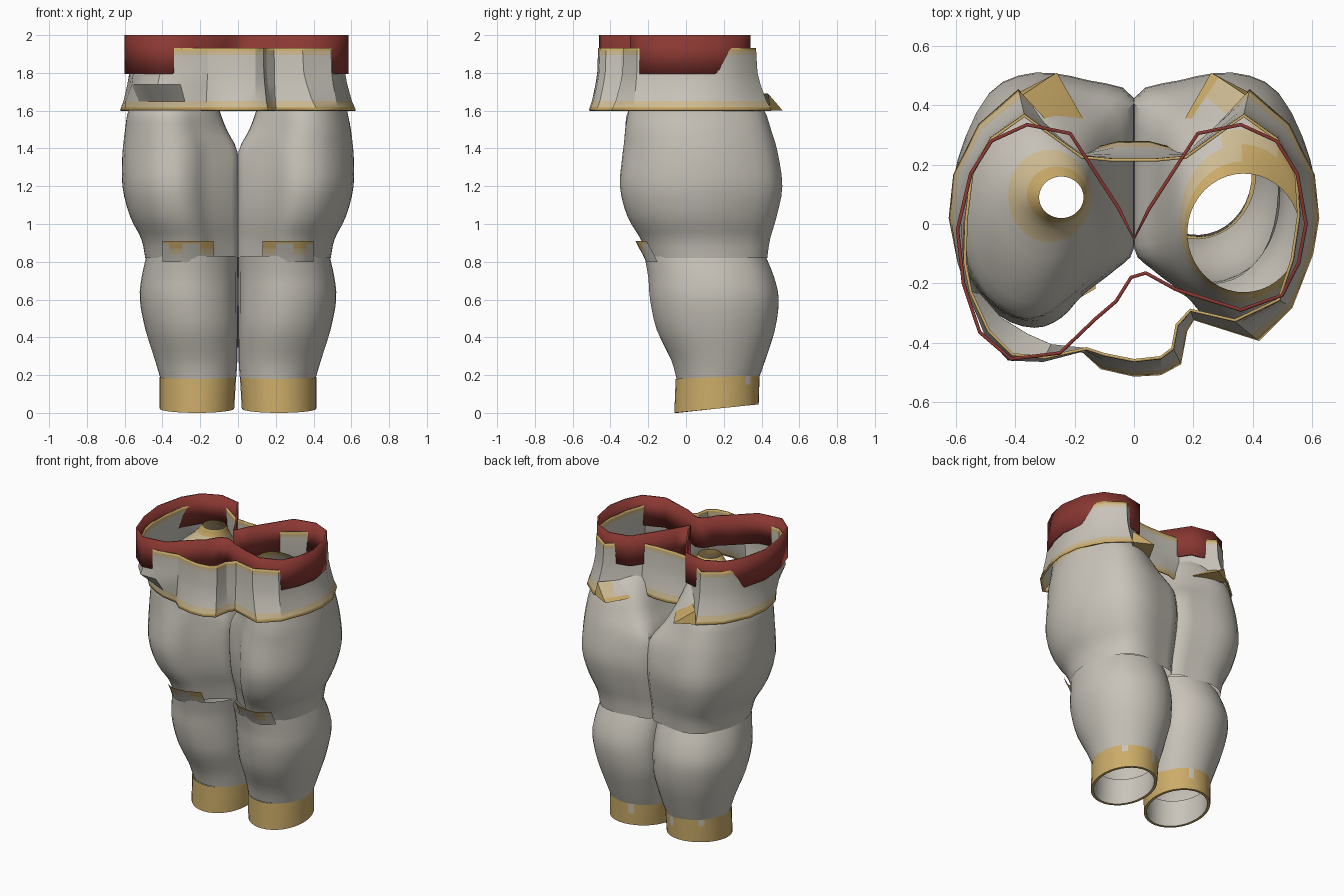
import bpy
import bmesh
from math import cos, sin, pi
from mathutils import Vector

cube = bpy.data.objects.get("Cube")
if cube:
    bpy.data.objects.remove(cube, do_unlink=True)


def material(name, rgb):
    mat = bpy.data.materials.new(name)
    mat.use_nodes = True
    mat.diffuse_color = (*rgb, 1)
    mat.node_tree.nodes["Principled BSDF"].inputs["Base Color"].default_value = (*rgb, 1)
    return mat


GREY, GOLD, PALE, RED = range(4)
PALETTE = [
    material("warm grey", (0.58, 0.55, 0.49)),
    material("gold", (0.60, 0.41, 0.14)),
    material("pale gold", (0.62, 0.50, 0.29)),
    material("dark red", (0.255, 0.039, 0.032)),
]


def smooth_points(points, steps, closed):
    """Catmull-Rom refinement of a list of equal-length tuples."""
    pts = [Vector(p) for p in points]
    count = len(pts)

    def at(i):
        return pts[i % count] if closed else pts[max(0, min(count - 1, i))]

    result = []
    for i in range(count if closed else count - 1):
        a, b, c, d = at(i - 1), at(i), at(i + 1), at(i + 2)
        for s in range(steps):
            t = s / steps
            result.append((b * 2 + (c - a) * t + (a * 2 - b * 5 + c * 4 - d) * t * t
                           + (b * 3 - a - c * 3 + d) * t ** 3) / 2)
    if not closed:
        result.append(pts[-1])
    return result


def loft(name, rings, rule, closed=True, thickness=0.0, angle=0.6):
    """Skin a stack of rings; rule(centre) gives the colour of each face."""
    bm = bmesh.new()
    rows = [[bm.verts.new(p) for p in ring] for ring in rings]
    count = len(rows[0])
    for low, high in zip(rows, rows[1:]):
        for i in range(count if closed else count - 1):
            j = (i + 1) % count
            face = bm.faces.new((low[i], low[j], high[j], high[i]))
            face.material_index = rule(face.calc_center_median())
    bmesh.ops.recalc_face_normals(bm, faces=bm.faces[:])
    mesh = bpy.data.meshes.new(name)
    bm.to_mesh(mesh)
    bm.free()
    for mat in PALETTE:
        mesh.materials.append(mat)
    obj = bpy.data.objects.new(name, mesh)
    bpy.context.collection.objects.link(obj)
    if thickness:
        solid = obj.modifiers.new("wall", "SOLIDIFY")
        solid.thickness = thickness
        solid.offset = 0
    bpy.ops.object.select_all(action="DESELECT")
    obj.select_set(True)
    bpy.context.view_layer.objects.active = obj
    bpy.ops.object.shade_smooth_by_angle(angle=angle)


def limb(name, side, profile, rows, rule, steps=3):
    """Fit a unit profile into (z, x0, x1, y0, y1, x tilt, y tilt) rows."""
    outline = smooth_points(profile, 3, True)
    count = len(outline)
    rings = []
    for z, x0, x1, y0, y1, tilt_x, tilt_y in smooth_points(rows, steps, False):
        # The section turns into an ellipse towards the hip and the ankle
        blend = min(max((z - 1.38) / .42, (.45 - z) / .27, 0), 1)
        ring = []
        for i, point in enumerate(outline):
            a = .66 + 2 * pi * i / count
            u, v = point.lerp(Vector((.5 - .5 * cos(a), .5 + .5 * sin(a))), blend)
            ring.append((side * (x0 + (x1 - x0) * max(u, 0)), y0 + (y1 - y0) * v,
                         z + tilt_x * u + tilt_y * v))
        rings.append(ring)
    loft(name, rings, rule)


# Unit cross-sections: u runs inner to outer, v runs front to back
THIGH = [(0, .9), (.25, .97), (.55, 1), (.8, .92), (.97, .66), (1, .42), (.925, .21),
         (.75, .05), (.55, 0), (.4, .04), (.28, .13), (.1, .23), (0, .32), (0, .6)]
SHIN = [(0, .8), (.2, .96), (.5, 1), (.8, .9), (.96, .7), (1, .5), (.94, .26),
        (.77, .08), (.5, 0), (.24, .06), (.05, .22), (0, .5)]

SHIN_ROWS = [
    (.18, .01, .41, -.05, .385, 0, 0),
    (.28, .002, .44, -.08, .42, 0, 0),
    (.44, 0, .49, -.155, .47, 0, 0),
    (.6, 0, .52, -.19, .49, 0, 0),
    (.72, 0, .51, -.2, .465, 0, 0),
    (.83, 0, .485, -.22, .42, 0, 0),
]
CUFF_ROWS = [(0, .02, .415, -.062, .385, 0, .045), (.18, .01, .415, -.055, .39, 0, .02)]
# The cuff turns under into a narrow rim, then runs up inside
LINER_ROWS = CUFF_ROWS[:1] + [(z, a + .018, b - .018, c + .018, d - .018, e, f)
                              for z, a, b, c, d, e, f in CUFF_ROWS]
THIGH_ROWS = [
    (.82, 0, .49, -.2, .43, 0, 0),
    (.92, 0, .51, -.24, .445, 0, 0),
    (1.04, 0, .57, -.31, .48, 0, 0),
    (1.2, 0, .61, -.35, .51, 0, 0),
    (1.38, .002, .61, -.335, .485, 0, 0),
    (1.5, .06, .6, -.33, .45, 0, 0),
    (1.61, .1, .58, -.31, .41, 0, 0),
]
# The right hip narrows to a funnel; the left one has a wide slanted opening
HIP_ROWS = {
    -1: [(1.74, .13, .5, -.17, .32, 0, 0), (1.84, .15, .39, -.02, .22, 0, 0),
         (1.92, .17, .32, .02, .16, 0, 0)],
    1: [(1.74, .14, .58, -.27, .32, -.06, 0), (1.86, .18, .56, -.23, .17, -.17, .02)],
}


def cuff_colour(c):
    # Ragged upper edge at the back of the ankle
    return GREY if c.y > .25 and c.z > .135 and int(abs(c.x) * 45) % 3 == 0 else GOLD


def hip_colour(side):
    def rule(c):
        height = c.z + (max(c.x - .2, 0) * .45 + .04 if side > 0 else 0)
        return GOLD if height > 1.87 else PALE if height > 1.82 else GREY
    return rule


def lip_colour(c):
    patch = abs(c.x) < .21 or .3 < abs(c.x) < .36
    if c.z > .9 or patch and c.z > .87:
        return GOLD
    return PALE if patch and c.z > .84 else GREY


def ledge_colour(c):
    if c.z < 1.615 or c.x < 0 and c.y > .36:
        return GOLD
    return PALE if c.y > .42 else GREY


for side, word in ((1, "left"), (-1, "right")):
    limb(word + "_shin", side, SHIN, SHIN_ROWS, lambda c: GREY)
    limb(word + "_ankle_cuff", side, SHIN, CUFF_ROWS, cuff_colour, steps=6)
    limb(word + "_cuff_liner", side, SHIN, LINER_ROWS,
         lambda c: GOLD if c.z < .06 else GREY, steps=1)
    limb(word + "_thigh", side, THIGH, THIGH_ROWS + HIP_ROWS[side], hip_colour(side))
    # Raised lip over the front of the knee
    arc = smooth_points([(.13, .05), (.2, .012), (.27, 0), (.34, .01), (.4, .06)], 3, False)
    lip = [[(side * x, y0 + bend, z) for x, bend in arc]
           for z, y0 in ((.8, -.212), (.84, -.23), (.87, -.247), (.897, -.261), (.91, -.268))]
    loft(word + "_knee_lip", lip, lip_colour, closed=False)
    # Slanted wedge-shaped ledge at the back of the hip
    spans = ((.375, .435, 1.69), (.285, .495, 1.62), (.26, .51, 1.602), (.385, .445, 1.602))
    ledge = [[(side * (x - (x - .08) * .7 * t), y - .22 * t, z) for x, y, z in spans]
             for t in (0, .3, .6, 1)]
    loft(word + "_hip_ledge", ledge, ledge_colour, closed=False, angle=.3)
    loft(word + "_ledge_end", [ledge[0][:2], ledge[0][:1:-1]], lambda c: GOLD, closed=False)

# Belt skirt: top x, top y, bottom x, bottom y, going round the front
BELT_FRONT = [
    (-.565, .02, -.62, .02), (-.57, -.13, -.59, -.13), (-.55, -.23, -.52, -.24),
    (-.49, -.36, -.45, -.32), (-.41, -.44, -.36, -.375), (-.3, -.45, -.28, -.41),
    (-.16, -.42, -.17, -.43), (-.1, -.44, -.11, -.485), (0, -.46, 0, -.51),
    (.09, -.45, .09, -.505), (.13, -.42, .155, -.47), (.145, -.34, .175, -.36),
    (.19, -.29, .2, -.32), (.34, -.325, .42, -.39), (.488, -.255, .53, -.28),
    (.533, -.12, .6, -.1), (.555, .03, .62, .02),
]
BELT_BACK = [
    (.546, .17, .605, .165), (.48, .287, .52, .335), (.37, .365, .39, .45),
    (.175, .225, .165, .245), (.07, .215, .05, .275),
]
belt_path = BELT_FRONT + BELT_BACK + [(-a, b, -c, d) for a, b, c, d in reversed(BELT_BACK)]


def belt_ring(z, t):
    ring = []
    for xt, yt, xb, yb in belt_path:
        # Undercut fold on the right front
        fold = xb < -.2 and yb < -.05
        amount = (0 if z < 1.7 else 1.25 if z < 1.78 else 1) if fold else t
        ring.append(Vector((xb, yb, z)).lerp(Vector((xt, yt, z)), amount))
    return ring


def belt_colour(c):
    if c.z < 1.615 or c.z > 1.918:
        return GOLD
    return PALE if c.z < 1.645 or c.z > 1.9 else GREY


BELT_LEVELS = ((1.6, 0), (1.618, .12), (1.65, .34), (1.74, .72), (1.8, .9), (1.895, .97),
               (1.915, .98), (1.932, 1))
loft("belt_skirt", [belt_ring(z, t) for z, t in BELT_LEVELS], belt_colour,
     thickness=.01, angle=.45)

# Thin red waistband, pinched inward at the front and back centre
BAND_FRONT = [
    (-.595, -.02), (-.575, -.2), (-.52, -.365), (-.415, -.455), (-.25, -.435),
    (-.13, -.32), (-.06, -.26), (-.01, -.18), (.04, -.165), (.14, -.22),
    (.36, -.29), (.5, -.24), (.555, -.13), (.58, 0),
]
BAND_BACK = [(.55, .17), (.48, .28), (.36, .335), (.215, .305), (.05, .05)]
band_path = BAND_FRONT + BAND_BACK + [(0, -.05)] + [(-x, y) for x, y in reversed(BAND_BACK)]
loft("waistband", [[(x, y, z) for x, y in band_path] for z in (1.795, 2)],
     lambda c: RED, thickness=.012, angle=.45)
